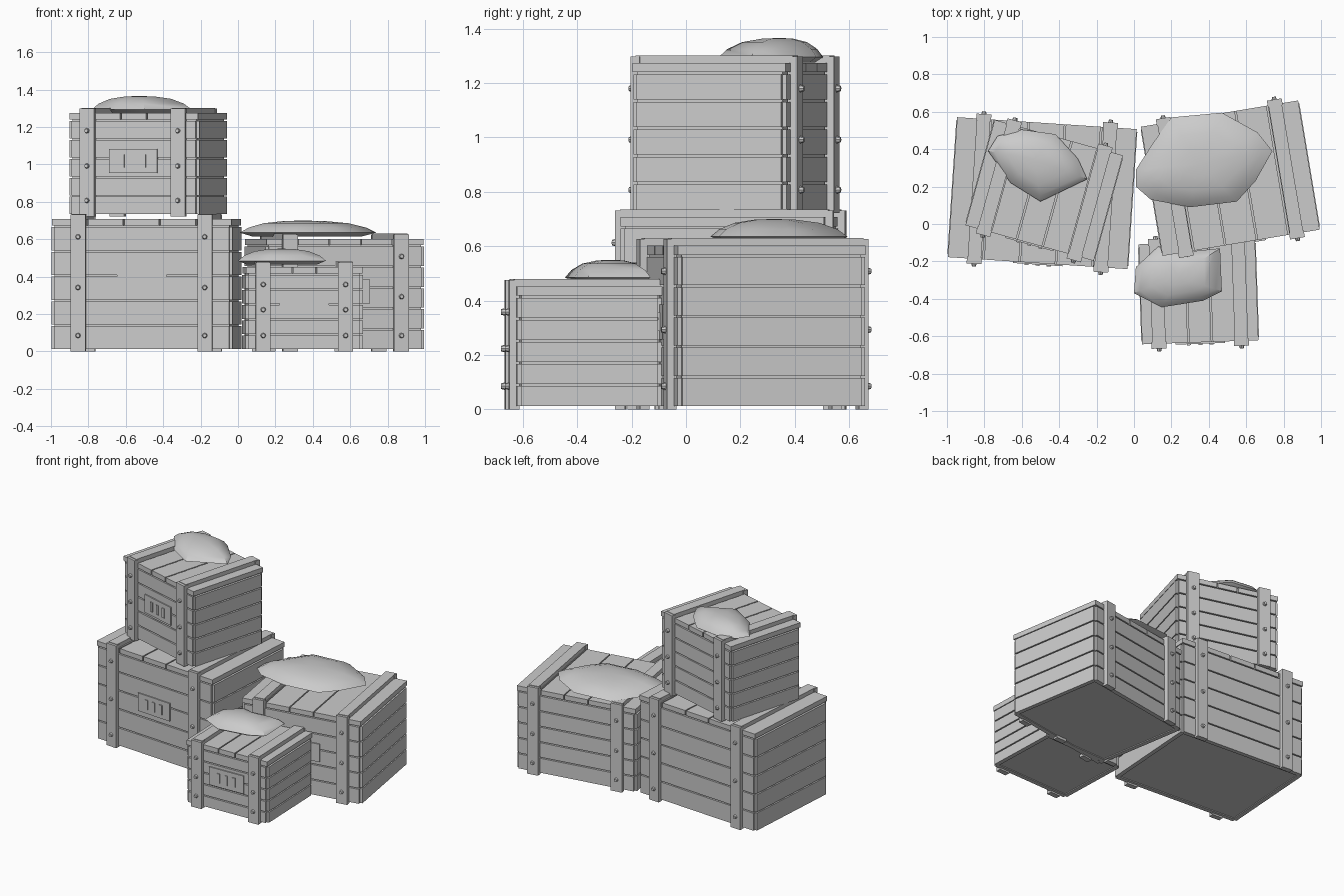
import bpy
import bmesh
from math import radians, cos, sin, pi
from mathutils import Matrix, Vector

cube = bpy.data.objects.get("Cube")
if cube:
    bpy.data.objects.remove(cube, do_unlink=True)

grey = bpy.data.materials.new("plain grey")
grey.use_nodes = True
COLOUR = (0.6, 0.6, 0.6, 1)
grey.diffuse_color = COLOUR
grey.node_tree.nodes["Principled BSDF"].inputs["Base Color"].default_value = COLOUR


def finish(bm, name, matrix):
    mesh = bpy.data.meshes.new(name)
    bmesh.ops.recalc_face_normals(bm, faces=bm.faces)
    bm.to_mesh(mesh)
    bm.free()
    mesh.materials.append(grey)
    ob = bpy.data.objects.new(name, mesh)
    ob.matrix_world = matrix
    bpy.context.collection.objects.link(ob)
    return ob


def box(bm, lo, hi):
    lo, hi = Vector(lo), Vector(hi)
    m = Matrix.Translation((lo + hi) / 2) @ Matrix.Diagonal((*(hi - lo), 1))
    bmesh.ops.create_cube(bm, size=1, matrix=m)


def crate(name, x, y, z, turn, w, d, h):
    place = Matrix.Translation((x, y, z)) @ Matrix.Rotation(radians(turn), 4, 'Z')
    hw, hd = w / 2, d / 2
    inset, gap, rows = 0.016, 0.008, 5
    base, lid_top = 0.012, h - 0.028
    lid_low = lid_top - 0.034

    # Inner body, seen in the gaps between planks
    bm = bmesh.new()
    box(bm, (inset - hw, inset - hd, base + 0.006), (hw - inset, hd - inset, lid_low))
    finish(bm, name + "_body", place)

    # Horizontal planks on all four walls
    bm = bmesh.new()
    pitch = (lid_low - base) / rows
    for i in range(rows):
        a, b = base + i * pitch, base + (i + 1) * pitch - gap
        for s in (-1, 1):
            box(bm, (inset - hw, min(s * hd, s * (hd - 0.03)), a),
                (hw - inset, max(s * hd, s * (hd - 0.03)), b))
            box(bm, (min(s * hw, s * (hw - 0.03)), inset - hd, a),
                (max(s * hw, s * (hw - 0.03)), hd - inset, b))
    finish(bm, name + "_wall_planks", place)

    # Lid boards running front to back
    bm = bmesh.new()
    board = w / rows
    for i in range(rows):
        box(bm, (i * board - hw + gap / 2, -hd, lid_low),
            ((i + 1) * board - hw - gap / 2, hd, lid_top))
    finish(bm, name + "_lid_boards", place)

    # Battens wrapping front, back and lid
    bm = bmesh.new()
    for s in (-1, 1):
        c = s * hw * 0.7
        box(bm, (c - 0.036, -hd - 0.008, lid_top), (c + 0.036, hd + 0.008, h))
        for t in (-1, 1):
            ends = sorted((t * (hd - 0.01), t * (hd + 0.026)))
            box(bm, (c - 0.04, ends[0], 0), (c + 0.04, ends[1], h - 0.004))
    finish(bm, name + "_battens", place)

    # Rivets on the upright battens
    bm = bmesh.new()
    for s in (-1, 1):
        for t in (-1, 1):
            for height in (0.085, h * 0.465, h - 0.122):
                m = (Matrix.Translation((s * hw * 0.7, t * (hd + 0.03), height))
                     @ Matrix.Rotation(-t * pi / 2, 4, 'X'))
                bmesh.ops.create_cone(bm, cap_ends=True, segments=8, radius1=0.016,
                                      radius2=0.010, depth=0.022, matrix=m)
    finish(bm, name + "_rivets", place)

    # Front plate with three raised bars
    bm = bmesh.new()
    mid = h * 0.51
    box(bm, (-0.133, -hd - 0.008, mid - 0.064), (0.133, -hd + 0.01, mid + 0.064))
    for i in (-1, 0, 1):
        box(bm, (i * 0.06 - 0.011, -hd - 0.014, mid - 0.034),
            (i * 0.06 + 0.011, -hd, mid + 0.034))
    finish(bm, name + "_front_plate", place)


def mound(name, outline, rim, top):
    # Soft mound: rings shrinking from an irregular outline up to a peak
    centre = sum((Vector(p) for p in outline), Vector((0, 0))) / len(outline)
    rise = top - rim
    bm = bmesh.new()
    rings = []
    for scale, z in ((0.8, rim - 0.02), (1, rim), (0.86, rim + rise * 0.42),
                     (0.62, rim + rise * 0.78), (0.3, rim + rise * 0.96)):
        rings.append([bm.verts.new((*centre.lerp(Vector(p), scale), z)) for p in outline])
    n = len(outline)
    for low, high in zip(rings, rings[1:]):
        for i in range(n):
            bm.faces.new((low[i], low[(i + 1) % n], high[(i + 1) % n], high[i]))
    bm.faces.new(rings[0])
    peak = bm.verts.new((*centre, top))
    for i in range(n):
        bm.faces.new((rings[-1][i], rings[-1][(i + 1) % n], peak))
    ob = finish(bm, name, Matrix())
    bpy.ops.object.select_all(action='DESELECT')
    ob.select_set(True)
    bpy.context.view_layer.objects.active = ob
    bpy.ops.object.shade_smooth_by_angle(angle=radians(40))


crate("large_crate", -0.49, 0.165, 0, -3.8, 0.97, 0.75, 0.735)
crate("stacked_crate", -0.48, 0.18, 0.722, -15.5, 0.72, 0.585, 0.58)
crate("right_crate", 0.515, 0.245, 0, 9.5, 0.86, 0.70, 0.63)
crate("small_crate", 0.345, -0.365, 0, 2, 0.63, 0.535, 0.48)

mound("stacked_crate_mound", [(-0.78, 0.39), (-0.73, 0.47), (-0.6, 0.505), (-0.42, 0.48),
      (-0.3, 0.35), (-0.25, 0.24), (-0.5, 0.12), (-0.66, 0.22)], 1.295, 1.366)
mound("right_crate_mound", [(0.01, 0.29), (0.1, 0.43), (0.2, 0.57), (0.47, 0.595),
      (0.66, 0.49), (0.74, 0.39), (0.65, 0.23), (0.55, 0.12), (0.3, 0.09),
      (0.09, 0.13), (0.01, 0.2)], 0.635, 0.70)
mound("small_crate_mound", [(0, -0.37), (0.01, -0.23), (0.13, -0.12), (0.27, -0.15),
      (0.46, -0.13), (0.47, -0.36), (0.37, -0.41), (0.15, -0.445)], 0.485, 0.55)
